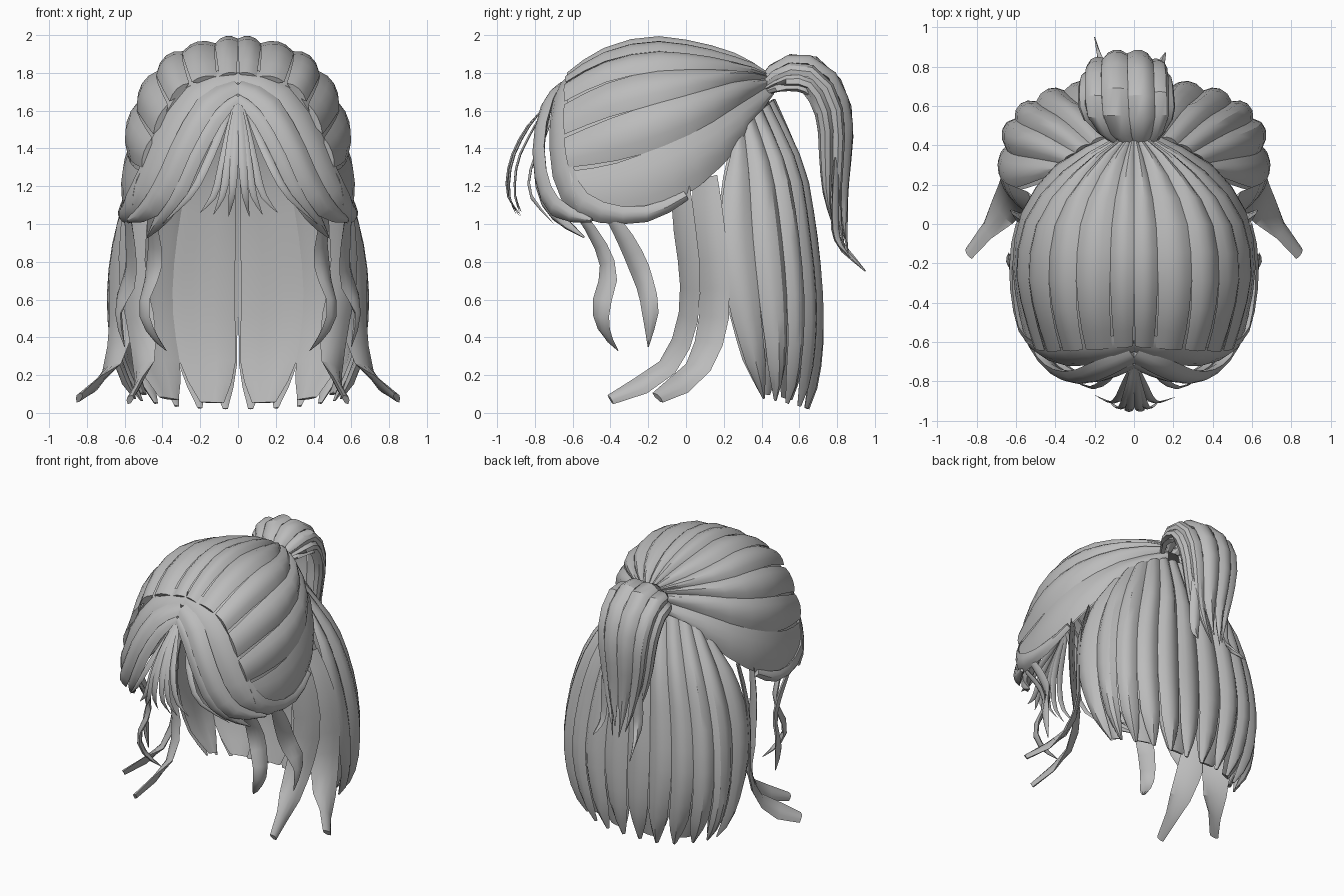
import bpy, bmesh, math
from mathutils import Vector as V

if "Cube" in bpy.data.objects:
    bpy.data.objects.remove(bpy.data.objects["Cube"])

grey = bpy.data.materials.new("hair_grey")
grey.diffuse_color = (0.5, 0.5, 0.5, 1)
grey.use_nodes = True
grey.node_tree.nodes["Principled BSDF"].inputs["Base Color"].default_value = grey.diffuse_color
HEAD = V((0, -0.1, 1.2))


def spline(pts, t):
    """Catmull-Rom through evenly spaced points or numbers, t in 0..1"""
    n = len(pts) - 1
    t = min(max(t, 0), 1) * n
    i = min(int(t), n - 1)
    t -= i
    b, c = pts[i], pts[i + 1]
    a = pts[i - 1] if i > 0 else b * 2 - c
    d = pts[i + 2] if i + 2 <= n else c * 2 - b
    return (b * 2 + (c - a) * t + (a * 2 - b * 5 + c * 4 - d) * t**2
            + (b * 3 - a - c * 3 + d) * t**3) * 0.5


def lock(name, f, bulge, thick, centre=HEAD, rows=10, k=5, mirror=True):
    """Loft a lens-shaped lock over f(s, v): s across -1..1, v along 0..1"""
    bm = bmesh.new()
    rings = []
    for r in range(rows):
        v = r / (rows - 1)
        size = min(1, (f(1, v) - f(-1, v)).length / 0.06)
        outer, inner = [], []
        for j in range(k):
            s = -1 + 2 * j / (k - 1)
            p = f(s, v)
            across = f(min(1, s + .2), v) - f(max(-1, s - .2), v)
            along = f(s, min(1, v + .03)) - f(s, max(0, v - .03))
            n = across.cross(along).normalized()
            if n.dot(f(0, v) - centre) < 0:
                n = -n
            lift = bulge * (1 - s * s) * size * min(1, .5 + 2 * v)
            outer.append(bm.verts.new(p + n * lift))
            if 0 < j < k - 1:
                inner.append(bm.verts.new(p - n * thick * size))
        rings.append(outer + inner[::-1])
    m = len(rings[0])
    for a, b in zip(rings, rings[1:]):
        for j in range(m):
            bm.faces.new((a[j], a[(j + 1) % m], b[(j + 1) % m], b[j]))
    bm.faces.new(rings[0])
    bm.faces.new(rings[-1][::-1])
    bmesh.ops.recalc_face_normals(bm, faces=bm.faces)
    me = bpy.data.meshes.new(name)
    bm.to_mesh(me)
    bm.free()
    me.materials.append(grey)
    me.shade_smooth()
    me.set_sharp_from_angle(angle=math.radians(32))
    ob = bpy.data.objects.new(name, me)
    bpy.context.collection.objects.link(ob)
    if mirror:
        ob.modifiers.new("mirror", 'MIRROR').use_mirror_merge = False


def sheet(guides):
    g = [[V(p) for p in row] for row in guides]
    return lambda u, v: spline([spline(row, v) for row in g], u)


def panels(name, S, bounds, widths, bulge, thick, **kw):
    """Split a sheet into neighbouring locks"""
    for i, (a, b) in enumerate(zip(bounds, bounds[1:])):
        def f(s, v, a=a, b=b):
            return S((a + b) / 2 + s * (b - a) / 2 * spline(widths, v), v)
        lock(f"{name}_{i + 1}", f, bulge, thick, **kw)


def ribbon(name, path, width, widths=(.6, 1, 1, .75, .1), bulge=.02, thick=.012, centre=HEAD, **kw):
    """Free lock along a path, facing away from the centre"""
    pts = [V(p) for p in path]

    def f(s, v):
        p = spline(pts, v)
        t = spline(pts, min(1, v + .02)) - spline(pts, max(0, v - .02))
        side = t.cross(p - centre).normalized()
        return p + side * s * width / 2 * spline(widths, v)
    lock(name, f, bulge, thick, centre=centre, **kw)


# Swept-back crown, from the hairline to the gathering point
crown = sheet([
    [(0, -.62, 1.80), (0, -.45, 1.91), (0, -.2, 1.98), (0, .05, 1.95), (0, .27, 1.88), (0, .43, 1.79)],
    [(.30, -.64, 1.72), (.34, -.45, 1.82), (.35, -.2, 1.88), (.31, .05, 1.87), (.19, .27, 1.83), (.05, .43, 1.79)],
    [(.47, -.64, 1.42), (.53, -.42, 1.50), (.555, -.2, 1.57), (.49, .05, 1.65), (.30, .27, 1.73), (.07, .43, 1.76)],
    [(.56, -.58, 1.09), (.59, -.35, 1.03), (.595, -.1, 1.10), (.53, .12, 1.24), (.36, .32, 1.46), (.07, .45, 1.67)]])
panels("crown_lock", crown, [0, .11, .27, .44, .62, .8, 1],
       (.9, .95, 1.02, 1.05, 1.05, 1.05), .028, .02, centre=V((0, 0, 1.4)))
inner_c = V((0, -.1, 1.4))
lock("scalp", lambda s, v: inner_c + (crown((s + 1) / 2, v) - inner_c) * .97,
     0, .015, centre=inner_c, k=11)

# Parted front bands, the outer one running back under the crown
ribbon("front_band_outer", [(0, -.60, 1.79), (.2, -.645, 1.72), (.36, -.67, 1.5), (.46, -.65, 1.27),
       (.55, -.56, 1.11), (.60, -.38, 1.05), (.61, -.18, 1.06), (.58, .0, 1.15)],
       .17, (.7, 1, 1, 1, .9, .6, .5, .3), .025, .02, rows=13)
ribbon("front_band_middle", [(0, -.67, 1.73), (.15, -.73, 1.65), (.28, -.78, 1.44),
       (.38, -.76, 1.22), (.47, -.68, 1.08), (.58, -.5, 1.02)], .13, (.7, 1, 1, 1, .9, .2), .025, .02)
ribbon("front_band_inner", [(0, -.71, 1.67), (.12, -.75, 1.57), (.23, -.78, 1.37),
       (.32, -.76, 1.17), (.40, -.68, 1.04), (.48, -.54, .93)], .11, (.6, 1, 1, 1, .8, .1), .025, .02)

# Thin fringe wisps: tip x, tip y, tip z, forward swell
for i, (x, y, z, w) in enumerate([(-.40, -.70, 1.0, -.81), (-.20, -.87, 1.06, -.89), (-.13, -.90, 1.05, -.92),
                                  (-.05, -.87, 1.04, -.93), (.06, -.88, 1.04, -.93), (.13, -.90, 1.05, -.92),
                                  (.21, -.88, 1.06, -.89), (.42, -.70, 1.0, -.81)]):
    ribbon(f"fringe_wisp_{i + 1}", [(x * .08, -.73, 1.64), (x * .22, w + .08, 1.5),
           (x * .4, w, 1.33), (x * .62, w - .015, 1.16), (x, y, z)], .045, (.4, .9, 1, .8, .05),
           .01, .006, mirror=False)

# Loose tendrils beside the face
ribbon("face_tendril_front", [(.47, -.58, 1.08), (.44, -.46, .90), (.45, -.41, .74),
       (.50, -.45, .56), (.46, -.43, .43), (.38, -.36, .33)], .12, (.5, .8, 1, .9, .6, .05))
ribbon("face_tendril_back", [(.59, -.42, 1.08), (.57, -.31, .90), (.57, -.23, .72),
       (.63, -.19, .55), (.60, -.20, .35)], .12, (.5, .9, 1, .8, .05))

# Long side locks flicking forward and outward
ribbon("side_lock_front", [(.52, -.03, 1.2), (.55, -.01, 1.0), (.56, .02, .72), (.51, 0, .45),
       (.50, -.12, .22), (.57, -.40, .07)], .18, (.8, 1, 1, 1, .8, .35), centre=V((0, .75, .5)))
ribbon("side_lock_back", [(.50, .10, 1.24), (.58, .12, 1.0), (.62, .15, .72), (.62, .14, .45),
       (.68, .05, .22), (.84, -.15, .08)], .2, (.8, 1, 1, 1, .8, .4), centre=V((0, .65, .5)))

# Long hair hanging at the back
tall = V((0, .1, .5))
back = sheet([
    [(0, .46, 1.66), (0, .59, 1.3), (0, .66, .95), (0, .69, .6), (0, .69, .3), (0, .64, .02)],
    [(.14, .44, 1.64), (.25, .585, 1.3), (.32, .645, .95), (.35, .68, .6), (.32, .67, .3), (.26, .62, .03)],
    [(.30, .36, 1.56), (.46, .45, 1.28), (.57, .50, .95), (.61, .53, .6), (.58, .53, .3), (.48, .50, .06)],
    [(.42, .25, 1.42), (.55, .20, 1.2), (.64, .18, .9), (.67, .22, .6), (.64, .30, .3), (.56, .38, .08)]])
panels("back_lock", back, [0, .17, .34, .5, .66, .83, 1],
       (1, 1, 1, 1.02, 1.02, 1, .94, .85, .2), .035, .01, centre=tall, rows=13)


def lining(u, v):
    p = back(u, v)
    return V((p.x * .95, p.y * .95, p.z + .03 * v))


panels("under_back_lock", lining, [.015, .35, .67, 1], (1, 1, 1, 1, 1, 1, 1, .97, .5),
       .012, .01, centre=tall, rows=13, k=7)

# High ponytail: locks wrapped round an arching core
core = [V(p) for p in [(0, .42, 1.71), (-.03, .54, 1.755), (-.04, .66, 1.73), (-.04, .74, 1.57),
                       (-.04, .75, 1.35), (-.03, .755, 1.15), (-.03, .785, .98), (-.03, .83, .84)]]
radius = (.5, 1, 1.05, 1, .85, .66, .45, .25)


def tail(u, v):
    p = spline(core, v)
    t = (spline(core, min(1, v + .02)) - spline(core, max(0, v - .02))).normalized()
    n = V((0, -t.z, t.y))
    a, r = math.radians(u), spline(radius, v)
    return p + (V((1, 0, 0)) * math.sin(a) * .21 + n * math.cos(a) * .125) * r


edges = [-115, -72, -35, 2, 40, 75, 115]
lengths = (.84, .95, 1, .93, 1, .82)
for i, (a, b) in enumerate(zip(edges, edges[1:])):
    def strand(s, v, a=a, b=b, q=lengths[i]):
        return tail((a + b) / 2 + s * (b - a) / 2 * spline((1, 1, 1, 1, .9, .15), v), v * q)
    lock(f"ponytail_lock_{i + 1}", strand, .025, .02, centre=V((0, .5, 1.3)), rows=13, mirror=False)
for i, (x, y, z) in enumerate([(-.20, .95, .75), (.16, .87, .82)]):
    ribbon(f"ponytail_tip_{i + 1}", [(x * .7, .80, 1.35), (x * .75, .79, 1.1),
           (x * .8, .80, .92), (x, y, z)], .08, (.8, 1, .7, .1), mirror=False, centre=V((0, .5, 1.2)))
